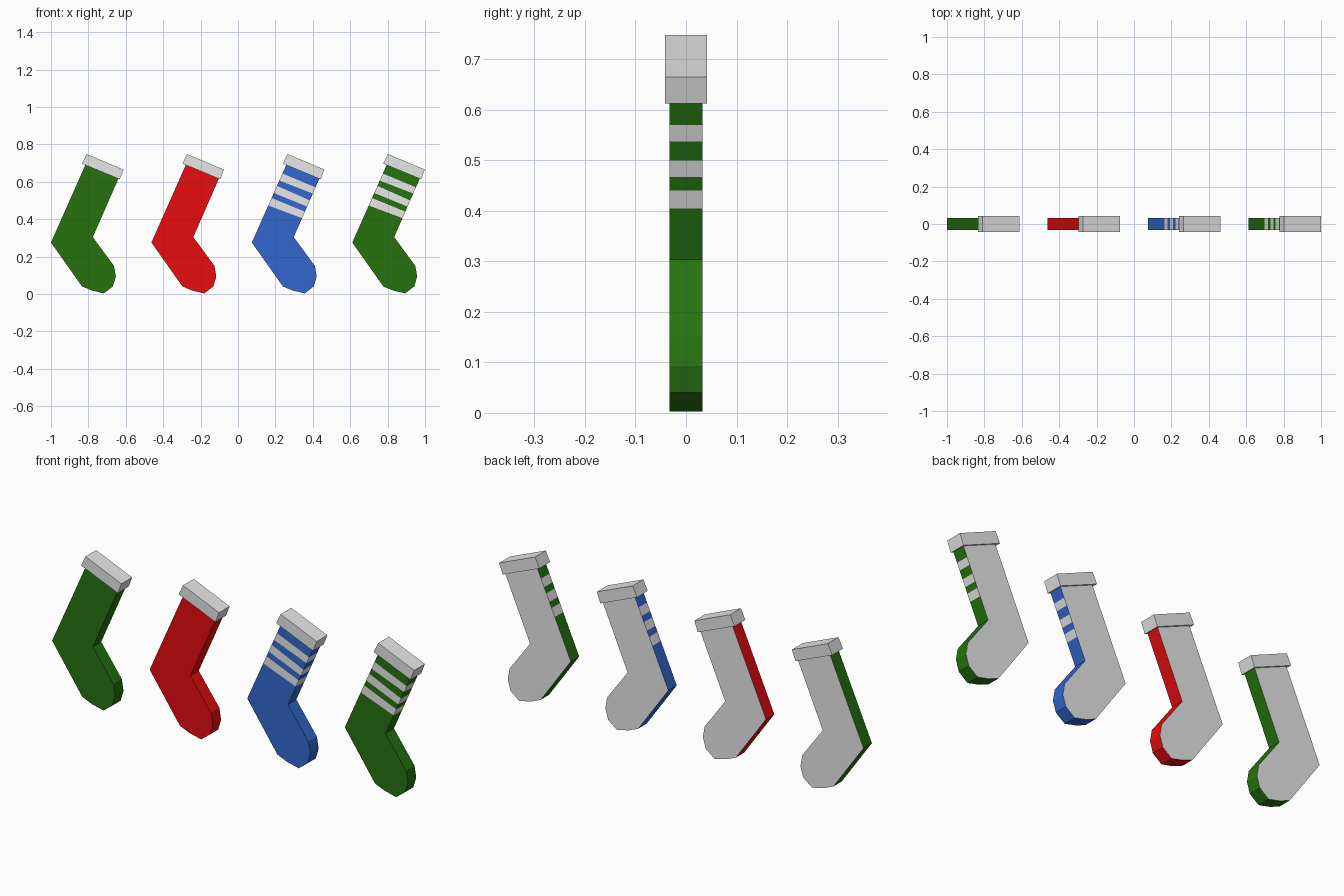
import bpy, bmesh

if "Cube" in bpy.data.objects:
    bpy.data.objects.remove(bpy.data.objects["Cube"])


def material(name, rgb):
    m = bpy.data.materials.new(name)
    m.diffuse_color = (*rgb, 1)
    m.use_nodes = True
    m.node_tree.nodes["Principled BSDF"].inputs["Base Color"].default_value = m.diffuse_color
    return m


white = material("white", (0.8, 0.8, 0.8))
green = material("green", (0.019, 0.171, 0.005))
red = material("red", (0.79, 0.004, 0.005))
blue = material("blue", (0.034, 0.136, 0.62))

# Outline of the left-most sock in x, z
HEEL, ANKLE = (-1.0, 0.275), (-0.776, 0.304)
TOP_L, TOP_R = (-0.804, 0.717), (-0.628, 0.642)
TOE = [(-0.663, 0.15), (-0.653, 0.093), (-0.669, 0.04),
       (-0.717, 0.003), (-0.781, 0.018), (-0.834, 0.04)]
CUFF = [(-0.81, 0.748), (-0.612, 0.665), (-0.632, 0.613), (-0.834, 0.697)]
# Stripe edges from the top down: height at the left and right of the leg
STRIPES = [(0.644, 0.57), (0.606, 0.537), (0.578, 0.50),
           (0.540, 0.467), (0.513, 0.44), (0.473, 0.405)]


def on_line(a, b, z):
    t = (z - a[1]) / (b[1] - a[1])
    return (a[0] + (b[0] - a[0]) * t, z)


def extruded(name, polys, depth, dx, mats, back_white=False):
    """Extrude adjoining front polygons [(points, material index)] into one solid."""
    bm = bmesh.new()
    cache = {}

    def vert(p, y):
        key = (p, y)
        if key not in cache:
            cache[key] = bm.verts.new((p[0] + dx, y, p[1]))
        return cache[key]

    edges = [(p[i], p[(i + 1) % len(p)]) for p, _ in polys for i in range(len(p))]
    for pts, mi in polys:
        bm.faces.new([vert(p, -depth) for p in pts]).material_index = mi
        back = bm.faces.new([vert(p, depth) for p in reversed(pts)])
        back.material_index = 1 if back_white else mi
        for i, a in enumerate(pts):
            b = pts[(i + 1) % len(pts)]
            if (b, a) not in edges:      # only outer edges get a side wall
                side = bm.faces.new([vert(a, -depth), vert(a, depth),
                                     vert(b, depth), vert(b, -depth)])
                side.material_index = mi
    bmesh.ops.recalc_face_normals(bm, faces=bm.faces)
    me = bpy.data.meshes.new(name)
    bm.to_mesh(me)
    bm.free()
    for m in mats:
        me.materials.append(m)
    ob = bpy.data.objects.new(name, me)
    bpy.context.collection.objects.link(ob)


for i, (label, colour, striped) in enumerate([
        ("green", green, False), ("red", red, False),
        ("blue_striped", blue, True), ("green_striped", green, True)]):
    dx = i * 0.537
    # Leg rungs from cuff to heel, with bands between them
    rungs = [(TOP_L, TOP_R)]
    if striped:
        rungs += [(on_line(HEEL, TOP_L, l), on_line(ANKLE, TOP_R, r)) for l, r in STRIPES]
    rungs.append((HEEL, ANKLE))
    polys = [([a[0], a[1], b[1], b[0]], k % 2)
             for k, (a, b) in enumerate(zip(rungs, rungs[1:]))]
    # Foot
    polys.append(([HEEL, ANKLE] + TOE, 0))
    extruded(label + "_sock", polys, 0.033, dx, [colour, white], True)
    # Cuff
    extruded(label + "_cuff", [(CUFF, 0)], 0.042, dx, [white])
